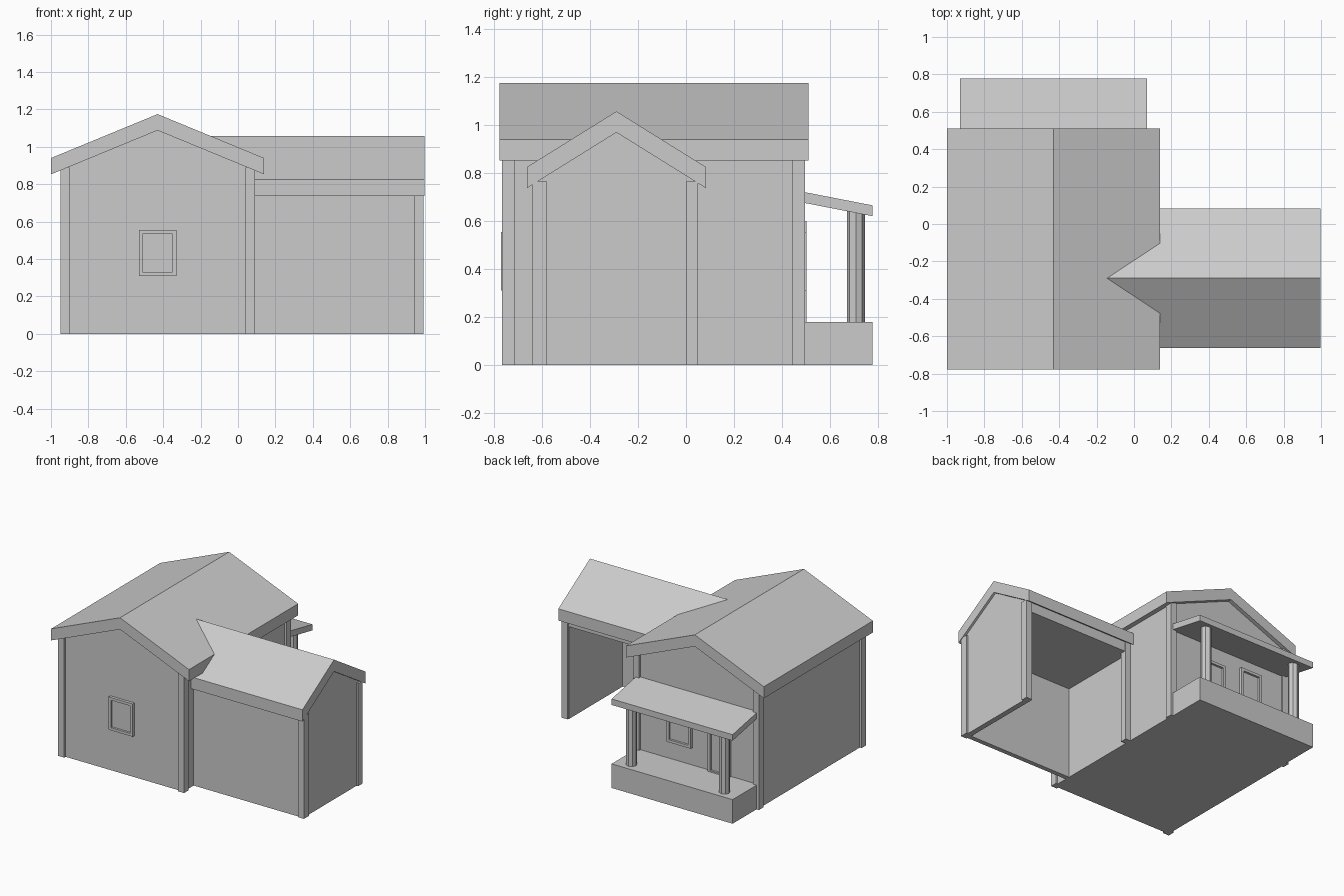
import bpy, bmesh
from mathutils import Vector

if "Cube" in bpy.data.objects:
    bpy.data.objects.remove(bpy.data.objects["Cube"])


def prism(name, profile, a, b, axis):
    """Extrude a 2D profile: along 'Y' points are (x, z), along 'X' they are (y, z)."""
    bm = bmesh.new()
    pts = [(p, a, q) if axis == 'Y' else (a, p, q) for p, q in profile]
    face = bm.faces.new([bm.verts.new(p) for p in pts])
    ext = bmesh.ops.extrude_face_region(bm, geom=[face])
    move = Vector((0, b - a, 0)) if axis == 'Y' else Vector((b - a, 0, 0))
    bmesh.ops.translate(bm, vec=move,
                        verts=[v for v in ext['geom'] if isinstance(v, bmesh.types.BMVert)])
    bmesh.ops.recalc_face_normals(bm, faces=bm.faces[:])
    me = bpy.data.meshes.new(name)
    bm.to_mesh(me)
    bm.free()
    ob = bpy.data.objects.new(name, me)
    bpy.context.collection.objects.link(ob)
    return ob


def box(name, x0, x1, y0, y1, z0, z1):
    return prism(name, [(x0, z0), (x1, z0), (x1, z1), (x0, z1)], y0, y1, 'Y')


def gable_roof(name, c, half, ridge, eave, thick, a, b, axis):
    prism(name, [(c - half, eave), (c, ridge), (c + half, eave), (c + half, eave - thick),
                 (c, ridge - thick), (c - half, eave - thick)], a, b, axis)


def gable_body(name, c, half, z0, apex, slope, a, b, axis):
    h = apex - slope * half
    prism(name, [(c - half, z0), (c + half, z0), (c + half, h), (c, apex), (c - half, h)], a, b, axis)


def corner_post(name, xa, xb, ya, yb, top):
    box(name, xa, xb, ya, yb, 0, top)


def framed(name, x0, x1, z0, z1, wall_y, out, w=0.02):
    """Frame of four bars with a recessed panel, on a wall facing the out direction."""
    ya, yb = sorted((wall_y - out * 0.01, wall_y + out * 0.022))
    box(name + "_sill", x0, x1, ya, yb, z0, z0 + w)
    box(name + "_head", x0, x1, ya, yb, z1 - w, z1)
    box(name + "_left_jamb", x0, x0 + w, ya, yb, z0 + w, z1 - w)
    box(name + "_right_jamb", x1 - w, x1, ya, yb, z0 + w, z1 - w)
    ya, yb = sorted((wall_y - out * 0.01, wall_y + out * 0.006))
    box(name + "_panel", x0 + w, x1 - w, ya, yb, z0 + w, z1 - w)


# Main house: gabled body, roof and four corner posts
CX, S = -0.43, 0.235 / 0.57
gable_body("main_walls", CX, 0.505, 0, 1.09, S, -0.75, 0.48, 'Y')
gable_roof("main_roof", CX, 0.57, 1.175, 0.94, 0.087, -0.778, 0.51, 'Y')
for sx, xa, xb in (("left", -0.95, -0.9), ("right", 0.04, 0.09)):
    for sy, ya, yb in (("front", -0.766, -0.715), ("back", 0.442, 0.495)):
        corner_post(f"main_post_{sx}_{sy}", xa, xb, ya, yb, 0.89)

# Front window, back window and back door
framed("front_window", -0.53, -0.33, 0.31, 0.555, -0.75, -1)
framed("back_window", -0.39, -0.19, 0.31, 0.555, 0.48, 1)
framed("back_door", -0.71, -0.53, 0.17, 0.6, 0.48, 1)

# Side wing: open at the back and underneath
WY, T = -0.29, 0.23 / 0.373
box("wing_front_wall", 0.05, 0.975, -0.63, -0.595, 0, 0.775)
gable_body("wing_gable_wall", WY, 0.33, 0, 0.97, T, 0.94, 0.98, 'X')
gable_body("wing_ceiling", WY, 0.33, 0.69, 0.97, T, 0.05, 0.95, 'X')
gable_roof("wing_roof", WY, 0.373, 1.057, 0.825, 0.088, -0.2, 0.997, 'X')
corner_post("wing_post_front", 0.945, 0.993, -0.64, -0.58, 0.765)
corner_post("wing_post_back", 0.945, 0.993, 0.0, 0.05, 0.765)
corner_post("wing_post_inner", 0.07, 0.115, 0.0, 0.05, 0.765)

# Back porch: base, sloping roof and two octagonal posts
box("porch_base", -0.93, 0.07, 0.47, 0.778, 0, 0.18)
prism("porch_roof", [(0.47, 0.68), (0.47, 0.725), (0.778, 0.665), (0.778, 0.62)], -0.93, 0.07, 'X')
for side, x in (("left", CX - 0.385), ("right", CX + 0.385)):
    bpy.ops.mesh.primitive_cylinder_add(vertices=8, radius=0.0375, depth=0.48,
                                        location=(x, 0.7075, 0.41))
    bpy.context.object.name = f"porch_post_{side}"
